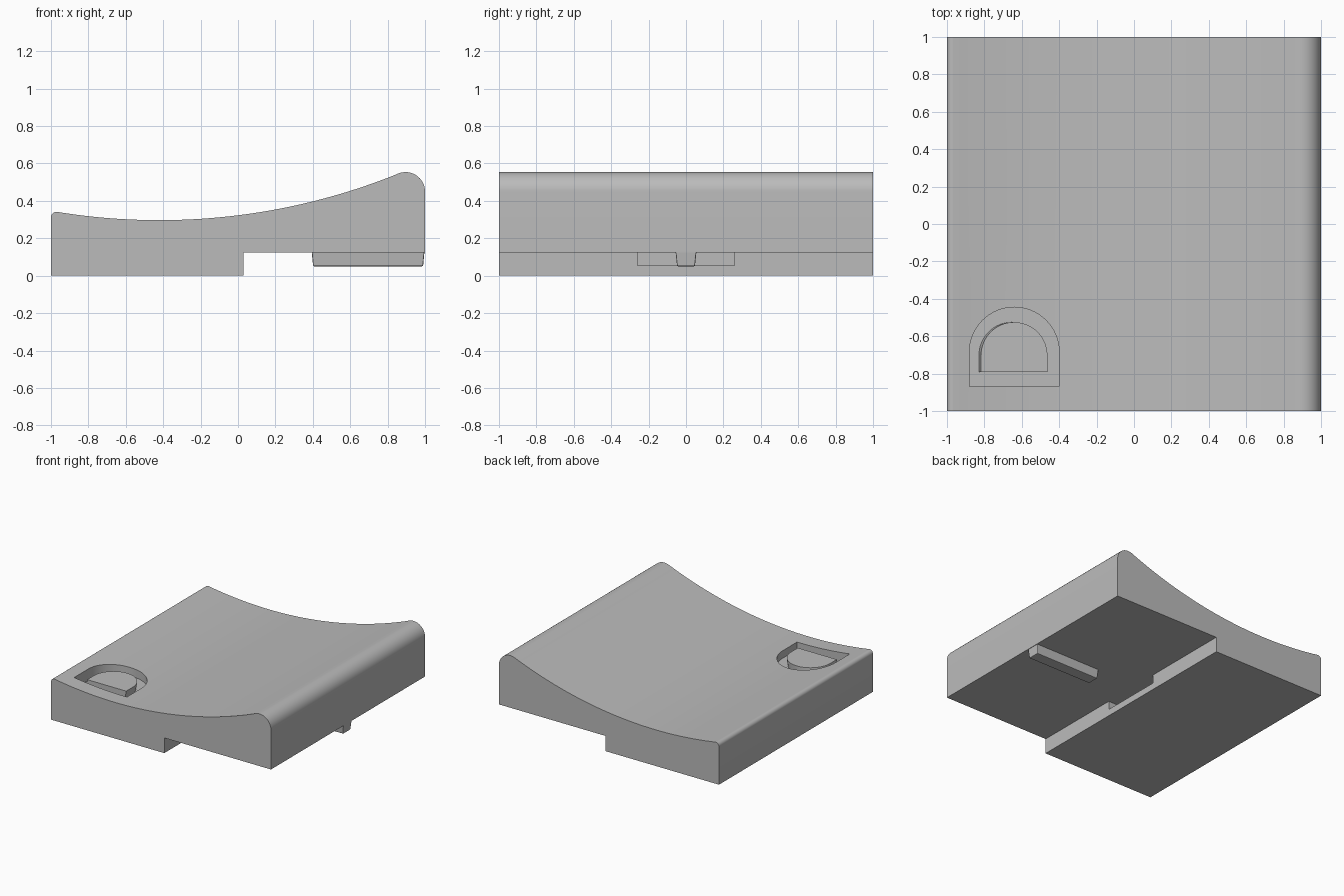
import bpy
import bmesh
from math import sin, cos, pi, sqrt, radians
from mathutils import Vector

cube = bpy.data.objects.get("Cube")
if cube:
    bpy.data.objects.remove(cube, do_unlink=True)

grey = bpy.data.materials.new("plain grey")
grey.use_nodes = True
colour = (0.5, 0.5, 0.5, 1)
grey.diffuse_color = colour
grey.node_tree.nodes["Principled BSDF"].inputs["Base Color"].default_value = colour


def prism(name, outline, shift, top_scale=None):
    """Extrude a closed 3D outline by a shift vector, optionally tapering the far end."""
    bm = bmesh.new()
    face = bm.faces.new([bm.verts.new(p) for p in outline])
    far = bmesh.ops.extrude_face_region(bm, geom=[face])["geom"]
    verts = [v for v in far if isinstance(v, bmesh.types.BMVert)]
    bmesh.ops.translate(bm, verts=verts, vec=shift)
    if top_scale:
        mid = sum((v.co for v in verts), Vector()) / len(verts)
        for v in verts:
            for axis in (0, 1):
                v.co[axis] = mid[axis] + (v.co[axis] - mid[axis]) * top_scale[axis]
    bmesh.ops.recalc_face_normals(bm, faces=bm.faces)
    mesh = bpy.data.meshes.new(name)
    bm.to_mesh(mesh)
    bm.free()
    mesh.materials.append(grey)
    obj = bpy.data.objects.new(name, mesh)
    bpy.context.collection.objects.link(obj)
    return obj


def rectangle(x0, x1, y0, y1, z):
    return [(x0, y0, z), (x1, y0, z), (x1, y1, z), (x0, y1, z)]


def d_shape(x0, x1, y0, y1, z, steps=32):
    """Flat edge towards the front, half round towards the back."""
    mid, rx = (x0 + x1) / 2, (x1 - x0) / 2
    ry = min(rx, y1 - y0)
    arc = [(mid + rx * cos(pi * i / steps), y1 - ry + ry * sin(pi * i / steps), z)
           for i in range(steps + 1)]
    return [(x0, y0, z), (x1, y0, z)] + arc


def cut(target, cutter):
    cutter.hide_render = True
    mod = target.modifiers.new("cut", "BOOLEAN")
    mod.operation, mod.solver, mod.object = "DIFFERENCE", "EXACT", cutter
    bpy.context.view_layer.objects.active = target
    bpy.ops.object.modifier_apply(modifier=mod.name)
    bpy.data.objects.remove(cutter, do_unlink=True)


def smooth(obj):
    bpy.ops.object.select_all(action="DESELECT")
    obj.select_set(True)
    bpy.context.view_layer.objects.active = obj
    bpy.ops.object.shade_smooth_by_angle(angle=radians(30))


def top_height(x, radius=3.4):
    return 0.297 + radius - sqrt(radius ** 2 - (x + 0.42) ** 2)


# Body: stepped underside, rounded nose, dished top, small rounded tail
profile = [(-1, 0), (0.03, 0), (0.03, 0.125), (1, 0.125)]
for i in range(17):
    a = radians(112 * i / 16)
    profile.append((0.896 + 0.104 * cos(a), 0.45 + 0.104 * sin(a)))
for i in range(1, 41):
    x = 0.857 - 1.822 * i / 40
    profile.append((x, top_height(x)))
for i in range(1, 7):
    a = radians(80 + 100 * i / 6)
    profile.append((-0.97 + 0.03 * cos(a), 0.312 + 0.03 * sin(a)))
body = prism("body", [(x, -1, z) for x, z in profile], (0, 2, 0))

# D-shaped recess in the top, and the socket in the step wall
cut(body, prism("recess_cutter", d_shape(-0.88, -0.40, -0.87, -0.445, 0.235), (0, 0, 0.3)))
cut(body, prism("socket_cutter", rectangle(-0.27, 0.06, -0.26, 0.26, 0.055), (0, 0, 0.07)))
smooth(body)

# Raised island inside the recess, leaning slightly
island = prism("recess_island", d_shape(-0.83, -0.475, -0.79, -0.525, 0.23), (0.012, 0, 0.067))
smooth(island)

# Tapered rail under the raised end
rail = prism("rail", rectangle(0.394, 0.997, -0.056, 0.056, 0.13), (0, 0, -0.08), (0.975, 0.85))
bevel = rail.modifiers.new("soft edges", "BEVEL")
bevel.width, bevel.segments = 0.006, 2
